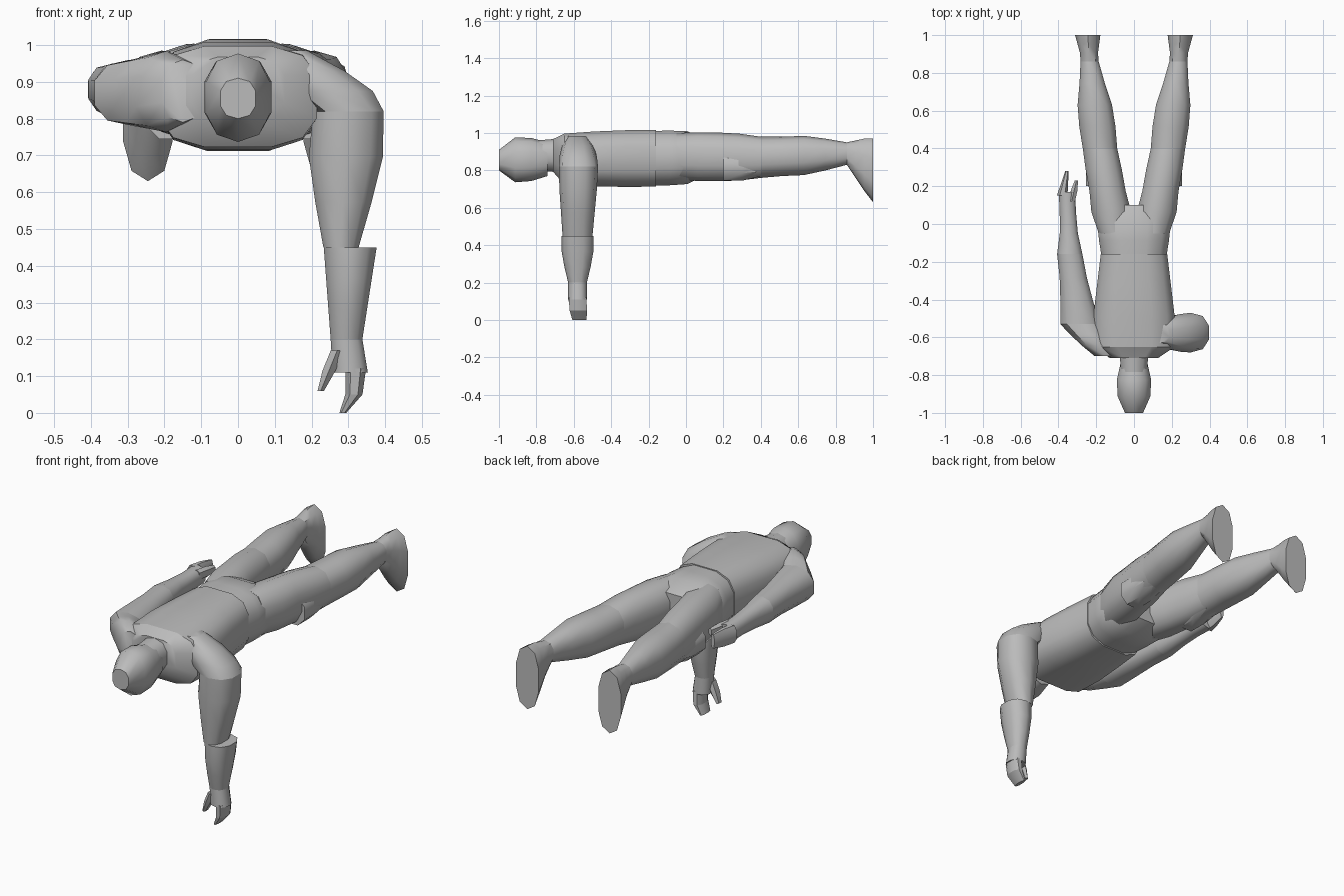
import bpy, bmesh, math
from mathutils import Vector

cube = bpy.data.objects.get("Cube")
if cube:
    bpy.data.objects.remove(cube, do_unlink=True)

grey = bpy.data.materials.new("plain grey")
grey.use_nodes = True
colour = (0.5, 0.5, 0.5, 1)
grey.diffuse_color = colour
grey.node_tree.nodes["Principled BSDF"].inputs["Base Color"].default_value = colour

ALONG = Vector((0, 1, 0))
UPRIGHT = Vector((0, 0, 1))
SIDEWAYS = Vector((1, 0, 0))


def soft(value, power):
    return math.copysign(abs(value) ** power, value)


def tube(name, start, end, width, depth, across=UPRIGHT, sides=10, power=0.85):
    """Skin evenly spaced rounded sections from start to end.
    width and depth list the half sizes of each section."""
    start, end = Vector(start), Vector(end)
    bm = bmesh.new()
    rings = []
    for step, (half_width, half_depth) in enumerate(zip(width, depth)):
        centre = start.lerp(end, step / (len(width) - 1))
        ring = []
        for side in range(sides):
            angle = math.tau * (side + 0.5) / sides
            offset = SIDEWAYS * half_width * soft(math.cos(angle), power)
            offset += across * half_depth * soft(math.sin(angle), power)
            ring.append(bm.verts.new(centre + offset))
        rings.append(ring)
    for lower, upper in zip(rings, rings[1:]):
        for side in range(sides):
            other = (side + 1) % sides
            bm.faces.new((lower[side], lower[other], upper[other], upper[side]))
    bm.faces.new(rings[0])
    bm.faces.new(rings[-1])
    bmesh.ops.recalc_face_normals(bm, faces=bm.faces)
    mesh = bpy.data.meshes.new(name)
    bm.to_mesh(mesh)
    bm.free()
    mesh.materials.append(grey)
    part = bpy.data.objects.new(name, mesh)
    bpy.context.collection.objects.link(part)
    bpy.ops.object.select_all(action="DESELECT")
    part.select_set(True)
    bpy.context.view_layer.objects.active = part
    bpy.ops.object.shade_smooth_by_angle(angle=math.radians(45))


# Head and neck, face turned down
tube("head", start=(0, -1, .855), end=(0, -.74, .86),
     width=(.05, .09, .095, .075), depth=(.055, .12, .115, .09))
tube("neck", start=(0, -.8, .88), end=(0, -.68, .88),
     width=(.07, .08), depth=(.08, .09))

# Jacket and hips
tube("jacket_collar", start=(0, -.71, .88), end=(0, -.65, .86),
     width=(.13, .22), depth=(.09, .14), sides=12, power=.65)
tube("jacket", start=(0, -.65, .86), end=(0, -.16, .865),
     width=(.22, .22, .2, .18), depth=(.14, .15, .155, .155), sides=12, power=.65)
tube("hips", start=(0, -.18, .865), end=(0, .1, .87),
     width=(.175, .19, .2, .14), depth=(.15, .15, .145, .1), sides=12, power=.75)

# Legs, mirrored, each ending in a flat sole
for name, mirror in (("left", 1), ("right", -1)):
    knee, ankle = mirror * .18, mirror * .235
    tube(name + "_thigh", start=(mirror * .1, -.05, .875), end=(knee, .4, .87),
         width=(.09, .11, .1, .1, .095), depth=(.125, .13, .13, .125, .11))
    tube(name + "_knee", start=(knee, .2, .82), end=(knee, .4, .82),
         width=(.08, .08, .07), depth=(.08, .08, .055), sides=8)
    tube(name + "_shin", start=(knee, .4, .87), end=(ankle, .86, .89),
         width=(.095, .1, .095, .07, .05), depth=(.11, .105, .105, .085, .06))
    tube(name + "_foot", start=(ankle, .86, .89), end=(mirror * .245, 1, .8),
         width=(.05, .05, .06, .07), depth=(.06, .1, .14, .17))

# Left arm, hanging straight down
tube("left_shoulder", start=(.14, -.58, .985), end=(.3, -.575, .82),
     width=(.05, .1, .125, .1), depth=(.05, .085, .1, .105), across=ALONG)
tube("left_upper_arm", start=(.3, -.575, .82), end=(.28, -.58, .45),
     width=(.1, .105, .08, .05), depth=(.105, .1, .09, .08), across=ALONG)
tube("left_forearm", start=(.305, -.58, .45), end=(.295, -.58, .2),
     width=(.075, .065, .055, .045), depth=(.085, .085, .07, .05), across=ALONG)
tube("left_hand", start=(.295, -.58, .2), end=(.305, -.58, .11),
     width=(.045, .05), depth=(.05, .05), across=ALONG)
tube("left_fingers", start=(.32, -.58, .12), end=(.315, -.575, .05),
     width=(.03, .025), depth=(.05, .05), across=ALONG, sides=8)
tube("left_fingertips", start=(.315, -.575, .05), end=(.285, -.57, 0),
     width=(.025, .01), depth=(.05, .04), across=ALONG, sides=8)
tube("left_thumb", start=(.27, -.6, .17), end=(.225, -.6, .06),
     width=(.02, .02, .01), depth=(.03, .03, .02), across=ALONG, sides=6)

# Right arm, trailing beside the body
tube("right_shoulder", start=(-.15, -.7, .875), end=(-.285, -.53, .87),
     width=(.06, .085, .1, .11), depth=(.085, .11, .1, .09))
tube("right_upper_arm", start=(-.285, -.53, .87), end=(-.34, -.16, .88),
     width=(.11, .09, .075, .07), depth=(.09, .085, .075, .07))
tube("right_forearm", start=(-.34, -.16, .88), end=(-.355, .17, .88),
     width=(.07, .05, .045, .045), depth=(.07, .06, .05, .05))
tube("right_fingers", start=(-.38, .15, .88), end=(-.355, .28, .88),
     width=(.03, .02, .01), depth=(.05, .05, .04), sides=8)
tube("right_thumb", start=(-.33, .12, .9), end=(-.305, .23, .9),
     width=(.02, .02, .01), depth=(.03, .03, .02), sides=6)
